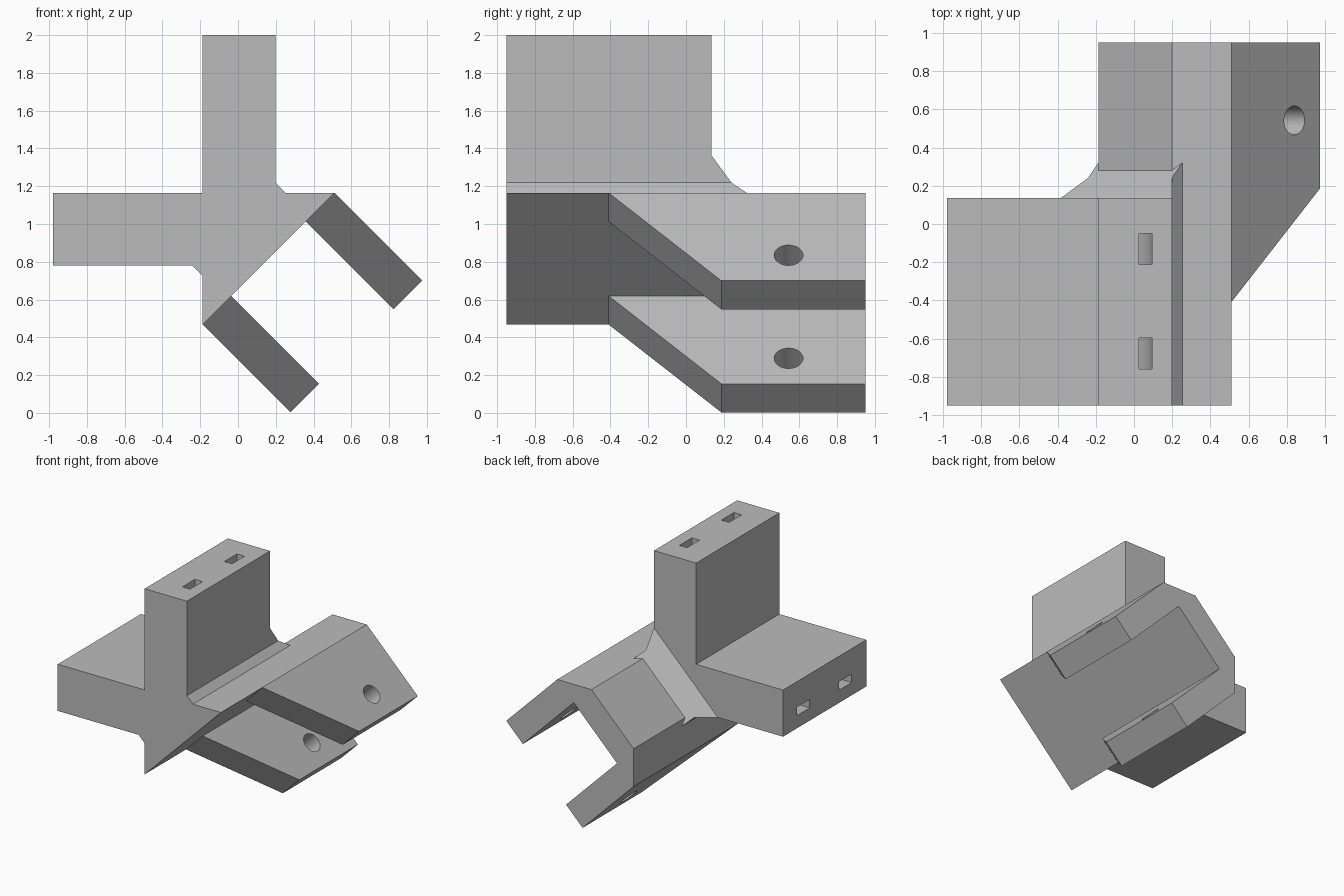
import bpy, bmesh, math
from mathutils import Vector

cube = bpy.data.objects.get("Cube")
if cube:
    bpy.data.objects.remove(cube, do_unlink=True)

grey = bpy.data.materials.new("plain grey")
grey.use_nodes = True
grey.diffuse_color = (0.5, 0.5, 0.5, 1)
grey.node_tree.nodes["Principled BSDF"].inputs["Base Color"].default_value = grey.diffuse_color

X, Y, Z = Vector((1, 0, 0)), Vector((0, 1, 0)), Vector((0, 0, 1))
DOWN = (X - Z).normalized()      # direction the fork plates point
ACROSS = (X + Z).normalized()    # direction across the fork


def prism(name, points, u, v, origin, push):
    """Flat outline in the u, v plane, extruded along push."""
    bm = bmesh.new()
    face = bm.faces.new([bm.verts.new(origin + a * u + b * v) for a, b in points])
    new = bmesh.ops.extrude_face_region(bm, geom=[face])["geom"]
    bmesh.ops.translate(bm, vec=push, verts=[g for g in new if isinstance(g, bmesh.types.BMVert)])
    bmesh.ops.recalc_face_normals(bm, faces=bm.faces)
    mesh = bpy.data.meshes.new(name)
    bm.to_mesh(mesh)
    bm.free()
    mesh.materials.append(grey)
    ob = bpy.data.objects.new(name, mesh)
    bpy.context.collection.objects.link(ob)
    return ob


def combine(ob, tool, operation):
    """Apply a boolean and discard the tool."""
    mod = ob.modifiers.new("cut", "BOOLEAN")
    mod.operation, mod.solver, mod.object = operation, "EXACT", tool
    bpy.ops.object.select_all(action="DESELECT")
    bpy.context.view_layer.objects.active = ob
    ob.select_set(True)
    bpy.ops.object.modifier_apply(modifier=mod.name)
    bpy.data.objects.remove(tool, do_unlink=True)


FRONT, BACK, ARM_BACK = -0.95, 0.95, 0.135
LEFT, RIGHT, TOP, LOW = -0.187, 0.198, 1.165, 0.78

# Body: upright arm, side arm and wedge with small corner fillets
outline = [(LEFT, 2), (RIGHT, 2), (RIGHT, 1.22), (0.253, TOP), (0.51, TOP),
           (LEFT, 0.468), (LEFT, 0.725), (-0.242, LOW), (-0.98, LOW),
           (-0.98, TOP), (LEFT, TOP)]
body = prism("bracket_body", outline, X, Z, Y * FRONT, Y * (0.4 - FRONT))

# Sloping gusset behind the arms
wedge = [(5, ARM_BACK), (TOP, ARM_BACK), (0.75, 0.44), (0.75, 1), (5, 1)]
combine(body, prism("gusset_cutter", wedge, (Z - X) / 2, Y, -(X + Z), 3 * (X + Z)), "DIFFERENCE")

# Core running through to the back
core = [(RIGHT, TOP), (0.51, TOP), (LEFT, 0.468), (LEFT, LOW)]
combine(body, prism("core", core, X, Z, Vector(), Y * BACK), "UNION")

# Two curved strap slots from the top of the upright to the end of the side arm
slot_x, slot_z, bend, half = 0.06, 0.92, 0.3, 0.035
cx, cz = slot_x - bend, slot_z + bend


def slot_edge(radius):
    arc = [math.radians(7.5 * i) for i in range(13)]
    return ([(cx + radius, 2.1)]
            + [(cx + radius * math.cos(a), cz - radius * math.sin(a)) for a in arc]
            + [(-1.1, cz - radius)])


slot = slot_edge(bend + half) + slot_edge(bend - half)[::-1]
for y in (-0.76, -0.213):
    combine(body, prism("slot_cutter", slot, X, Z, Y * y, Y * 0.163), "DIFFERENCE")

# Fork plates with a round pin hole each
LENGTH, THICK = 0.658, 0.214
side = [(0, -0.41), (LENGTH, 0.187), (LENGTH, BACK), (0, BACK)]
circle = [(0.467 + 0.076 * math.cos(math.tau * i / 40), 0.543 + 0.076 * math.sin(math.tau * i / 40))
          for i in range(40)]
upper_corner, lower_corner = Vector((0.51, 0, TOP)), Vector((LEFT, 0, 0.468))
parts = [body]
for name, corner in (("upper_fork_plate", upper_corner - ACROSS * THICK),
                     ("lower_fork_plate", lower_corner)):
    plate = prism(name, side, DOWN, Y, corner, ACROSS * THICK)
    hole = prism("hole_cutter", circle, DOWN, Y, corner - ACROSS * 0.1, ACROSS * (THICK + 0.2))
    combine(plate, hole, "DIFFERENCE")
    parts.append(plate)

# Smooth the curved walls, keep the edges sharp
for ob in parts:
    bpy.ops.object.select_all(action="DESELECT")
    bpy.context.view_layer.objects.active = ob
    ob.select_set(True)
    bpy.ops.object.shade_smooth_by_angle(angle=math.radians(25))
